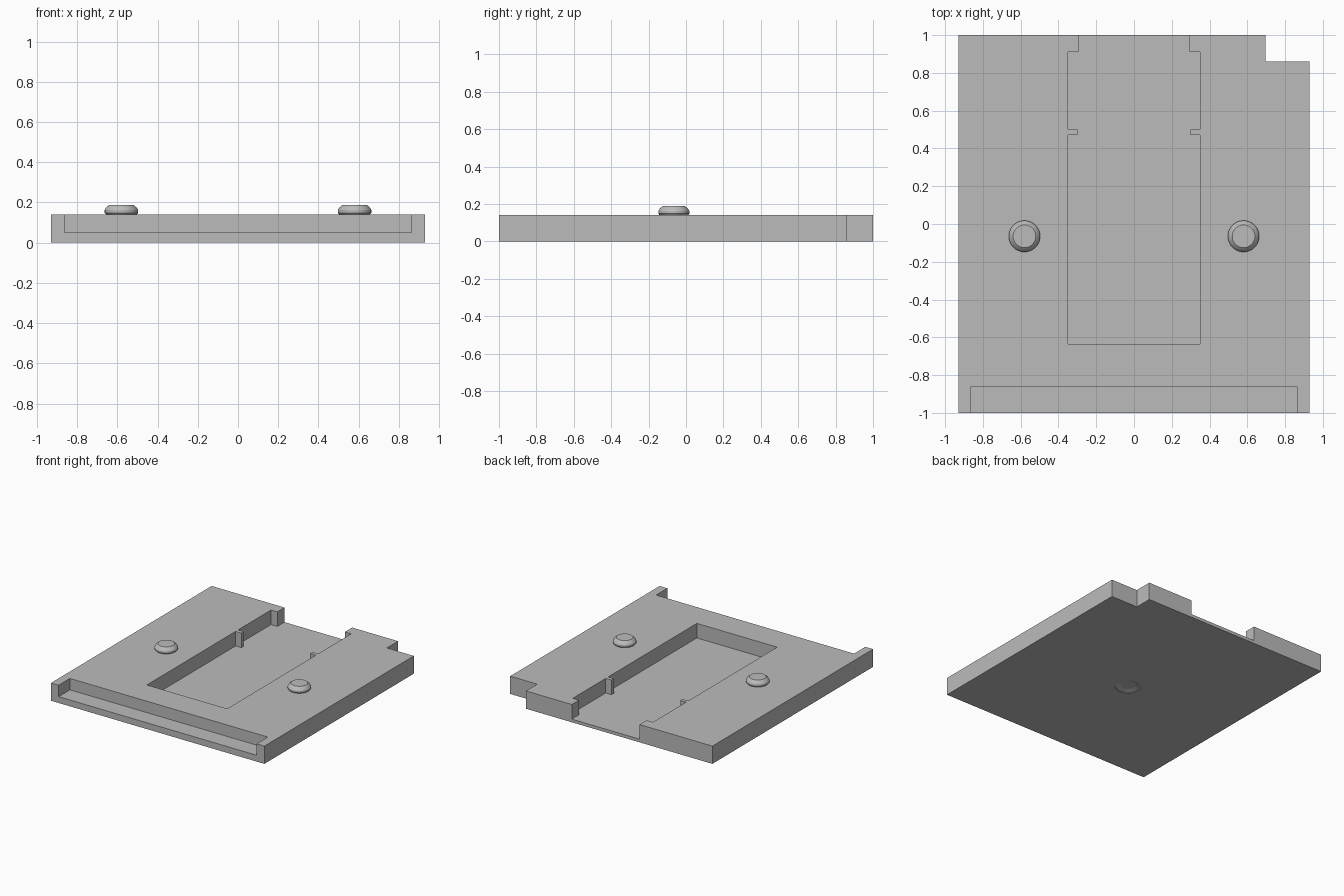
import bpy
import bmesh
from math import cos, sin, tau

if "Cube" in bpy.data.objects:
    bpy.data.objects.remove(bpy.data.objects["Cube"])

HALF_W, TOP, FLOOR = 0.93, 0.14, 0.025
CENTRE_Y = -0.065

grey = bpy.data.materials.new("plain grey")
grey.use_nodes = True
grey.diffuse_color = (0.5, 0.5, 0.5, 1)
grey.node_tree.nodes["Principled BSDF"].inputs["Base Color"].default_value = (0.5, 0.5, 0.5, 1)


def make_object(name, bm):
    bmesh.ops.recalc_face_normals(bm, faces=bm.faces)
    mesh = bpy.data.meshes.new(name)
    bm.to_mesh(mesh)
    bm.free()
    mesh.materials.append(grey)
    obj = bpy.data.objects.new(name, mesh)
    bpy.context.collection.objects.link(obj)
    return obj


def prism(name, outline, z0, z1):
    """Extrude a flat outline upward."""
    bm = bmesh.new()
    face = bm.faces.new([bm.verts.new((x, y, z0)) for x, y in outline])
    top = bmesh.ops.extrude_face_region(bm, geom=[face])["geom"]
    moved = [v for v in top if isinstance(v, bmesh.types.BMVert)]
    bmesh.ops.translate(bm, verts=moved, vec=(0, 0, z1 - z0))
    return make_object(name, bm)


def turned(name, profile, x, y, sides=48):
    """Closed round solid from (radius, height) pairs."""
    bm = bmesh.new()
    rings = [[bm.verts.new((x + r * cos(tau * i / sides), y + r * sin(tau * i / sides), z))
              for i in range(sides)] for r, z in profile]
    for a, b in zip(rings, rings[1:]):
        for i in range(sides):
            j = (i + 1) % sides
            bm.faces.new((a[i], a[j], b[j], b[i]))
    bm.faces.new(rings[0])
    bm.faces.new(rings[-1])
    return make_object(name, bm)


def cut(target, cutter):
    cutter.hide_render = True
    mod = target.modifiers.new("cut", 'BOOLEAN')
    mod.operation = 'DIFFERENCE'
    mod.solver = 'EXACT'
    mod.object = cutter
    bpy.context.view_layer.objects.active = target
    bpy.ops.object.modifier_apply(modifier=mod.name)
    bpy.data.objects.remove(cutter)


# Base plate with one notched back corner
plate = prism("base_plate", [(-HALF_W, -1), (HALF_W, -1), (HALF_W, 0.86),
                             (0.695, 0.86), (0.695, 1), (-HALF_W, 1)], 0, TOP)

# Long slot, open at the back, with a pair of tabs and a narrower mouth
side = [(0.35, -0.635), (0.35, 0.47), (0.3, 0.47), (0.3, 0.5), (0.35, 0.5),
        (0.35, 0.91), (0.295, 0.91), (0.295, 1.1)]
cut(plate, prism("slot_cutter", side + [(-x, y) for x, y in reversed(side)], FLOOR, 0.3))

# Step along the front edge
cut(plate, prism("step_cutter", [(-0.863, -1.1), (0.863, -1.1),
                                 (0.863, -0.86), (-0.863, -0.86)], 0.05, 0.3))

# Shallow round socket in the underside
cut(plate, turned("socket_cutter", [(0.095, -0.05), (0.095, 0.004), (0.085, 0.004),
                                    (0.055, 0.012)], 0, CENTRE_Y))

# Two rounded buttons on top
button_profile = [(0.076, TOP - 0.01), (0.076, TOP), (0.083, 0.148), (0.083, 0.162),
                  (0.075, 0.176), (0.06, 0.188)]
for label, x in (("left", 0.58), ("right", -0.58)):
    button = turned(label + "_button", button_profile, x, CENTRE_Y)
    bpy.ops.object.select_all(action='DESELECT')
    button.select_set(True)
    bpy.context.view_layer.objects.active = button
    bpy.ops.object.shade_smooth_by_angle(angle=0.5)
